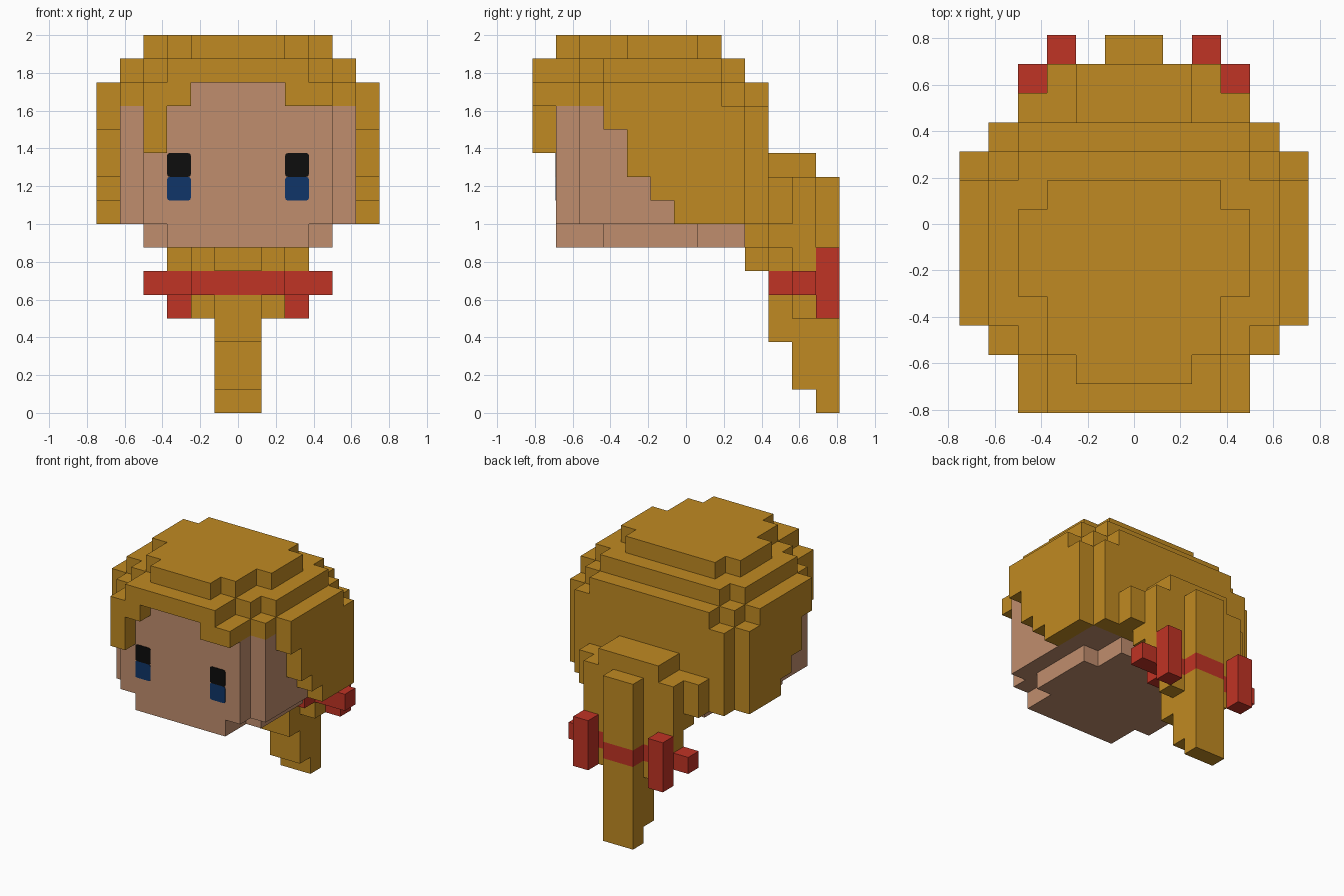
import bpy
import bmesh
from mathutils import Vector, Matrix

cube = bpy.data.objects.get("Cube")
if cube:
    bpy.data.objects.remove(cube, do_unlink=True)

U = 0.125                              # block size
ORIGIN = Vector((0, -6.5 * U, 0))      # front edge of the block grid


def material(name, rgb):
    m = bpy.data.materials.new(name)
    m.use_nodes = True
    m.diffuse_color = (*rgb, 1)
    m.node_tree.nodes["Principled BSDF"].inputs["Base Color"].default_value = (*rgb, 1)
    return m


HAIR = material("golden_hair", (0.53, 0.255, 0.016))
SKIN = material("skin", (0.53, 0.27, 0.155))
RED = material("bow_red", (0.53, 0.033, 0.018))
BLACK = material("eye_black", (0.004, 0.004, 0.004))
BLUE = material("eye_blue", (0.005, 0.035, 0.14))

cells = {}                             # block position -> part name


def box(part, xs, ys, zs):
    """Fill a range of blocks; a part of None removes them."""
    for x in range(*xs):
        for y in range(*ys):
            for z in range(*zs):
                if part:
                    cells[x, y, z] = part
                else:
                    cells.pop((x, y, z), None)


def slab(part, half, ys, zs):
    box(part, (-half, half), ys, zs)


def layer(part, z, rows):
    """One horizontal layer: rows of (half width, front, back)."""
    for half, front, back in rows:
        slab(part, half, (front, back), (z, z + 1))


# Hair cap, stepped towards the crown
layer("hair", 15, [(2, 1, 2), (3, 2, 4), (4, 4, 7), (3, 7, 8)])
layer("hair", 14, [(3, 0, 2), (4, 2, 3), (5, 3, 8), (4, 8, 9)])
layer("hair", 13, [(4, 0, 2), (5, 2, 3), (6, 3, 8), (5, 8, 9), (4, 9, 10)])

# Hair sides rising in steps towards the face, and the back of the hair
for front, back, bottom in [(3, 4, 12), (4, 5, 10), (5, 6, 9), (6, 9, 8)]:
    slab("hair", 6, (front, back), (bottom, 13))
slab("hair", 5, (9, 10), (8, 13))

# Fringe parting and the lock on one side
slab(None, 2, (0, 1), (13, 14))
box("hair", (-4, -3), (0, 1), (11, 13))

# Head: forehead, face and chin
slab("head", 2, (1, 2), (13, 14))
slab("head", 4, (1, 2), (8, 13))
slab("head", 5, (2, 9), (8, 13))
layer("head", 7, [(3, 1, 3), (4, 3, 7), (3, 7, 9)])

# Ponytail: (half width, row, bottom, top)
for half, row, bottom, top in [
        (2, 9, 7, 8), (1, 9, 6, 7),
        (2, 10, 10, 11), (4, 10, 8, 10), (3, 10, 7, 8), (2, 10, 6, 7), (1, 10, 3, 5),
        (2, 11, 10, 11), (3, 11, 6, 10), (2, 11, 4, 5), (1, 11, 1, 4),
        (1, 12, 0, 10)]:
    slab("ponytail", half, (row, row + 1), (bottom, top))

# Bow: band around the ponytail and two upright loops
layer("bow", 5, [(2, 10, 11), (4, 11, 12), (1, 12, 13)])
for x in (-3, 2):
    box("bow", (x, x + 1), (12, 13), (4, 7))


def build(part, mat):
    """Make a mesh from the exposed block sides of a part."""
    bm = bmesh.new()
    for cell, owner in cells.items():
        if owner != part:
            continue
        centre = Vector(cell) + Vector((0.5, 0.5, 0.5))
        for axis in range(3):
            for sign in (-1, 1):
                n = Vector((0, 0, 0))
                n[axis] = sign
                if tuple(int(c + d) for c, d in zip(cell, n)) in cells:
                    continue
                a = Vector((0, 0, 0))
                a[(axis + 1) % 3] = 0.5
                b = n.cross(a)
                mid = centre + n * 0.5
                corners = (mid - a - b, mid + a - b, mid + a + b, mid - a + b)
                bm.faces.new([bm.verts.new(c * U + ORIGIN) for c in corners])
    bmesh.ops.remove_doubles(bm, verts=bm.verts, dist=U / 100)
    bmesh.ops.dissolve_limit(bm, angle_limit=0.01, verts=bm.verts, edges=bm.edges)
    finish(part, bm, mat)


def finish(name, bm, mat):
    mesh = bpy.data.meshes.new(name)
    bm.to_mesh(mesh)
    bm.free()
    mesh.materials.append(mat)
    bpy.context.collection.objects.link(bpy.data.objects.new(name, mesh))


for part, mat in (("hair", HAIR), ("head", SKIN), ("ponytail", HAIR), ("bow", RED)):
    build(part, mat)


# Eyes: thin plates with softened corners
def eye_plate(name, x, z, mat):
    bm = bmesh.new()
    place = Matrix.Translation((x, ORIGIN.y + U, z)) @ Matrix.Diagonal((U, 0.008, U, 1))
    bmesh.ops.create_cube(bm, size=1, matrix=place)
    sides = [e for e in bm.edges if abs(e.verts[0].co.y - e.verts[1].co.y) > 0.001]
    bmesh.ops.bevel(bm, geom=sides, offset=0.012, segments=2, profile=0.5, affect='EDGES')
    finish(name, bm, mat)


for side, sign in (("left", 1), ("right", -1)):
    eye_plate(side + "_eye_upper", sign * 2.5 * U, 10.5 * U, BLACK)
    eye_plate(side + "_eye_lower", sign * 2.5 * U, 9.5 * U, BLUE)
